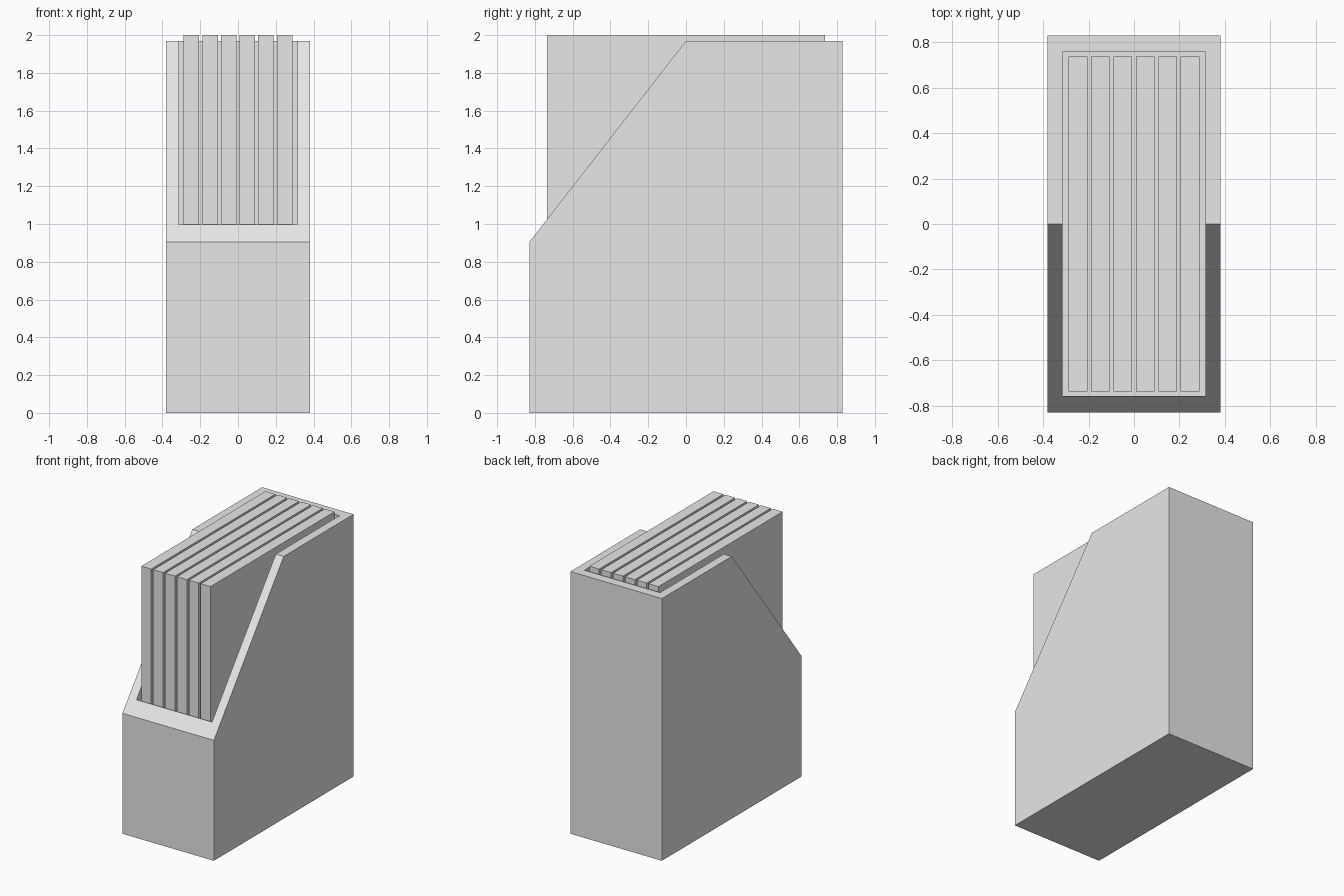
import bpy
import bmesh
from mathutils import Vector

if "Cube" in bpy.data.objects:
    bpy.data.objects.remove(bpy.data.objects["Cube"])

# One plain grey for everything
grey = bpy.data.materials.new("light_grey")
grey.use_nodes = True
colour = (0.8, 0.8, 0.8, 1)
grey.diffuse_color = colour
grey.node_tree.nodes["Principled BSDF"].inputs["Base Color"].default_value = colour


def extrude_profile(name, profile, half_width, centre_x=0.0):
    """Solid made from a (y, z) outline extruded along x."""
    bm = bmesh.new()
    face = bm.faces.new([bm.verts.new((centre_x - half_width, y, z)) for y, z in profile])
    result = bmesh.ops.extrude_face_region(bm, geom=[face])
    moved = [v for v in result["geom"] if isinstance(v, bmesh.types.BMVert)]
    bmesh.ops.translate(bm, verts=moved, vec=Vector((2 * half_width, 0, 0)))
    bmesh.ops.recalc_face_normals(bm, faces=bm.faces)
    mesh = bpy.data.meshes.new(name)
    bm.to_mesh(mesh)
    bm.free()
    mesh.materials.append(grey)
    obj = bpy.data.objects.new(name, mesh)
    bpy.context.collection.objects.link(obj)
    return obj


def rectangle(y, bottom, top):
    return [(-y, bottom), (y, bottom), (y, top), (-y, top)]


HALF_DEPTH, HOLDER_TOP, FRONT_TOP = 0.829, 1.97, 0.905
FLOOR = 0.07

# Holder with a sloping front
holder = extrude_profile("file_holder", [
    (-HALF_DEPTH, 0), (HALF_DEPTH, 0), (HALF_DEPTH, HOLDER_TOP),
    (0, HOLDER_TOP), (-HALF_DEPTH, FRONT_TOP)], 0.38)

# Hollow out the inside
cutter = extrude_profile("cavity_cutter", rectangle(0.757, FLOOR, 2.2), 0.314)
cutter.hide_render = True
cut = holder.modifiers.new("cavity", "BOOLEAN")
cut.operation = "DIFFERENCE"
cut.solver = "EXACT"
cut.object = cutter
bpy.context.view_layer.objects.active = holder
bpy.ops.object.modifier_apply(modifier=cut.name)
bpy.data.objects.remove(cutter)

# Row of files standing on the holder floor
COUNT, PITCH = 6, 0.0985
for i in range(COUNT):
    x = (i - (COUNT - 1) / 2) * PITCH
    extrude_profile(f"file_{i + 1}", rectangle(0.737, FLOOR, 2.0), 0.041, x)
